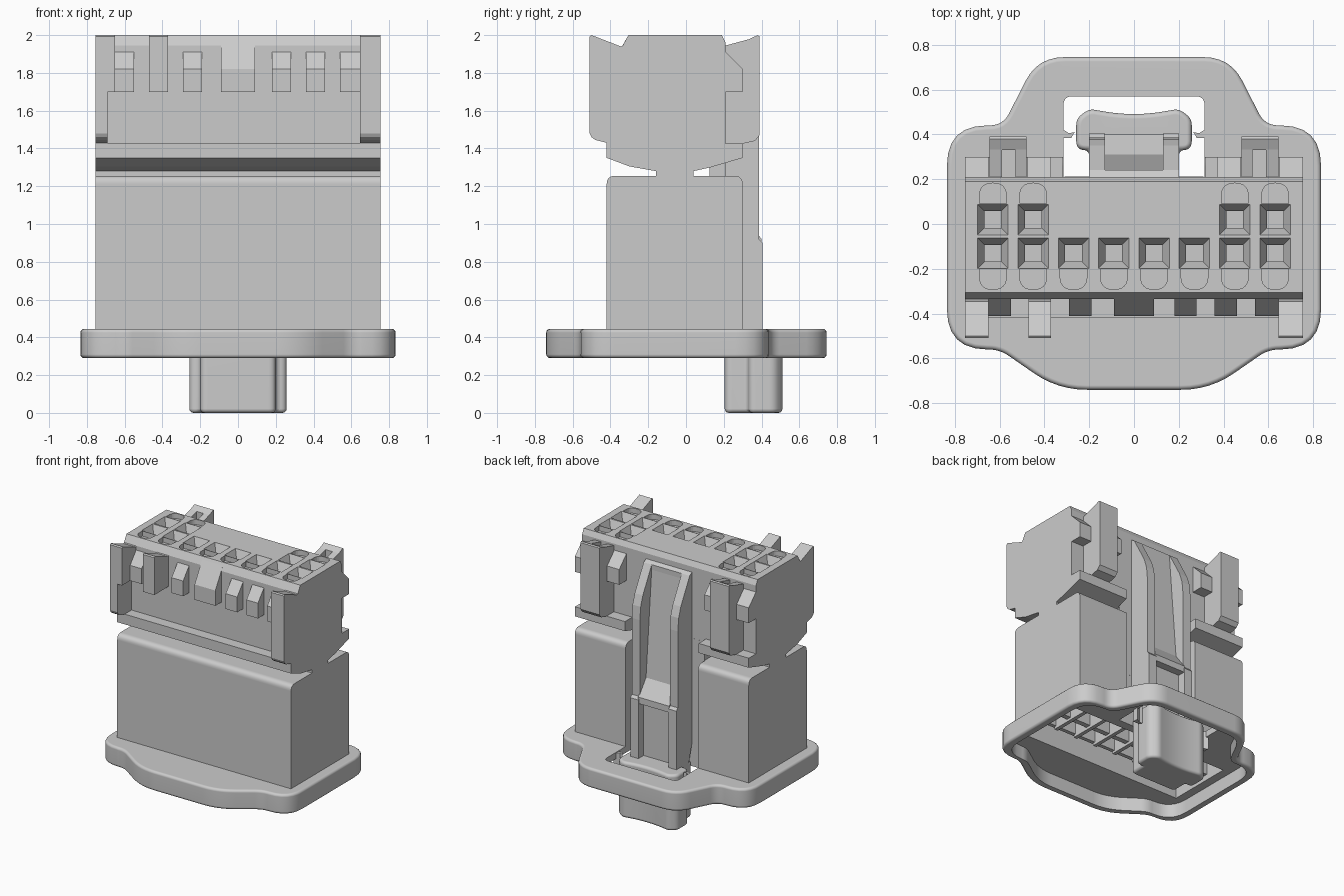
import bpy, bmesh
from mathutils import Vector

cube = bpy.data.objects.get("Cube")
if cube:
    bpy.data.objects.remove(cube, do_unlink=True)

grey = bpy.data.materials.new("plain_grey")
grey.use_nodes = True
grey.diffuse_color = (0.6, 0.6, 0.6, 1)
grey.node_tree.nodes["Principled BSDF"].inputs["Base Color"].default_value = (0.6, 0.6, 0.6, 1)


def finish(name, bm):
    bmesh.ops.recalc_face_normals(bm, faces=bm.faces)
    mesh = bpy.data.meshes.new(name)
    bm.to_mesh(mesh)
    bm.free()
    mesh.materials.append(grey)
    ob = bpy.data.objects.new(name, mesh)
    bpy.context.collection.objects.link(ob)
    return ob


def loft(bm, rings):
    """Closed solid through rings of equal length."""
    rings = [[bm.verts.new(p) for p in r] for r in rings]
    n = len(rings[0])
    for a, b in zip(rings, rings[1:]):
        for i in range(n):
            j = (i + 1) % n
            bm.faces.new((a[i], a[j], b[j], b[i]))
    bm.faces.new(rings[0])
    bm.faces.new(rings[-1])


def rounded(pts, steps=6):
    """Corners (u, v, radius) become short curves."""
    out = []
    for i, (u, v, r) in enumerate(pts):
        p = Vector((u, v))
        if r == 0:
            out.append((u, v))
            continue
        a = p + (Vector(pts[i - 1][:2]) - p).normalized() * r
        b = p + (Vector(pts[(i + 1) % len(pts)][:2]) - p).normalized() * r
        for k in range(steps + 1):
            t = k / steps
            q = a * (1 - t) ** 2 + p * 2 * t * (1 - t) + b * t * t
            out.append((q.x, q.y))
    return out


def along_x(name, profile, *spans):
    bm = bmesh.new()
    for a, b in spans:
        loft(bm, [[(x, y, z) for y, z in profile] for x in (a, b)])
    return finish(name, bm)


def along_z(name, outline, a, b):
    bm = bmesh.new()
    loft(bm, [[(x, y, z) for x, y in outline] for z in (a, b)])
    return finish(name, bm)


def rect(a, b, c, d):
    return [(a, c), (b, c), (b, d), (a, d)]


def both(a, b):
    return (a, b), (-b, -a)


def apply(ob, kind, **settings):
    mod = ob.modifiers.new(kind, kind)
    for key, value in settings.items():
        setattr(mod, key, value)
    bpy.context.view_layer.objects.active = ob
    bpy.ops.object.modifier_apply(modifier=mod.name)


def soften(ob, width):
    apply(ob, "BEVEL", width=width, segments=3, limit_method="ANGLE", angle_limit=1.2,
          use_clamp_overlap=False)


def cut(ob, *cutters):
    for c in cutters:
        apply(ob, "BOOLEAN", operation="DIFFERENCE", solver="EXACT", object=c)


def smooth(ob):
    bpy.ops.object.select_all(action="DESELECT")
    ob.select_set(True)
    bpy.context.view_layer.objects.active = ob
    bpy.ops.object.shade_smooth_by_angle(angle=0.7)
    apply(ob, "WEIGHTED_NORMAL", keep_sharp=True)


def mirrored(half):
    return half + [(-x, y, r) for x, y, r in reversed(half)]


# Shared cutters
W = 0.755
pocket = along_z("pocket_cutter", rect(-0.71, 0.71, -0.38, 0.14), 0.2, 0.8)
opening = along_z("opening_cutter", rounded([(-0.315, 0.21, 0), (0.315, 0.21, 0),
                  (0.315, 0.57, 0.04), (-0.315, 0.57, 0.04)]), 0.2, 1.3)

# Base flange, hollow underneath
outline = rounded(mirrored([(0.34, -0.74, 0.13), (0.6, -0.56, 0.05), (0.835, -0.56, 0.18),
                            (0.835, 0.44, 0.18), (0.585, 0.44, 0.06), (0.43, 0.745, 0.12)]))
flange = along_z("base_flange", outline, 0.29, 0.445)
soften(flange, 0.02)
hollow = along_z("hollow_cutter", [(x * 0.93, y * 0.925) for x, y in outline], 0.2, 0.395)
cut(flange, hollow, pocket, opening)
smooth(flange)

# Small catches on the sides of the opening
bm = bmesh.new()
for s in (1, -1):
    loft(bm, [[(s * x, y, z) for x, y in ((0.33, 0.385), (0.33, 0.43), (0.29, 0.405), (0.265, 0.41),
                                          (0.28, 0.385))] for z in (0.3, 0.44)])
finish("opening_catches", bm)

# Lower housing with a channel for the latch
lower = along_x("lower_housing", rounded([(-0.42, 0.4, 0), (0.30, 0.4, 0), (0.30, 1.255, 0.045),
                (-0.42, 1.255, 0.045)]), (-W, W))
cut(lower, pocket, opening)
smooth(lower)
along_x("neck", rect(-0.16, 0.04, 1.2, 1.35), (-W, W))
along_x("spine", rect(0.125, 0.211, 0.8, 1.4), (-0.31, 0.31))

# Divider grid inside the pocket
along_x("pocket_bar", rect(-0.08, -0.04, 0.44, 0.65), (-0.72, 0.72))
along_x("pocket_ribs", rect(-0.22, 0.145, 0.42, 0.65),
        *[(-0.555 + 0.18 * i, -0.525 + 0.18 * i) for i in range(7)])
along_x("pocket_rail", rect(-0.23, -0.2, 0.44, 0.65), (-0.72, 0.72))

# Upper housing
upper = along_x("upper_housing", [(-0.305, 2), (-0.335, 1.945), (-0.335, 1.43), (-0.42, 1.43),
                (-0.42, 1.35), (-0.30, 1.305), (-0.16, 1.28), (0.04, 1.28), (0.13, 1.3),
                (0.21, 1.325), (0.21, 1.96), (0.19, 2)], (-W, W))

# Terminal pits: tapered mouths with square shafts, and round-ended slots beside them
columns = [-0.63 + 0.18 * i for i in range(8)]
pits, slots = bmesh.new(), bmesh.new()
for y, side, xs in ((-0.13, -1, columns), (0.02, 1, columns[:2] + columns[-2:])):
    for x in xs:
        loft(pits, [[(x + u, y + v, z) for u, v in rect(-h, h, -h, h)]
                    for h, z in ((0.068, 2.01), (0.068, 1.999), (0.037, 1.93), (0.037, 1.6))])
        far = y + side * 0.162
        near = y + side * 0.072
        arch = rounded([(x - 0.06, near, 0), (x + 0.06, near, 0),
                        (x + 0.06, far, 0.058), (x - 0.06, far, 0.058)])
        loft(slots, [[(u, v, z) for u, v in arch] for z in (1.96, 2.01)])
pit_cutter, slot_cutter = finish("pit_cutter", pits), finish("slot_cutter", slots)
cut(upper, pit_cutter, slot_cutter)

# Front details
along_x("front_teeth", [(-0.32, 1.7), (-0.41, 1.7), (-0.41, 1.82), (-0.32, 1.93)],
        (-0.65, -0.55), (-0.29, -0.19), (0.18, 0.28), (0.36, 0.46), (0.54, 0.65))
along_x("front_key", [(-0.31, 1.7), (-0.41, 1.7), (-0.41, 1.82), (-0.31, 1.99)], (-0.09, 0.09))
post_top = [(-0.33, 1.7), (-0.51, 1.7), (-0.51, 1.993), (-0.5, 2), (-0.345, 1.94), (-0.33, 1.945)]
post_low = [(-0.33, 1.43), (-0.42, 1.43), (-0.48, 1.445), (-0.5, 1.46), (-0.51, 1.48),
            (-0.51, 1.7), (-0.33, 1.7)]
along_x("front_post_tops", post_top, (-W, -0.65), (-0.47, -0.37), (0.645, W))
along_x("front_post_feet", post_low, (-W, -0.69), (0.645, W))

# Back details
along_x("back_ledges", [(0.13, 1.3), (0.30, 1.35), (0.30, 1.425), (0.2, 1.425)], *both(0.32, W))
along_x("back_teeth", [(0.2, 1.7), (0.30, 1.7), (0.30, 1.82), (0.2, 1.92)],
        *both(0.65, W), *both(0.37, 0.475))
along_x("back_post_feet", [(0.2, 1.425), (0.3, 1.425), (0.365, 1.44), (0.39, 1.47),
        (0.39, 1.7), (0.2, 1.7)], *both(0.48, 0.645))
along_x("back_post_legs", [(0.2, 1.69), (0.34, 1.69), (0.34, 1.98), (0.21, 1.945), (0.2, 1.945)],
        *both(0.48, 0.53), *both(0.59, 0.645))
along_x("back_post_plates", [(0.33, 1.69), (0.39, 1.69), (0.39, 1.993), (0.38, 2), (0.33, 1.977)],
        *both(0.48, 0.645))

# Latch arm: two rails around a sunken web, with a ramp and lower frame
along_x("latch_rails", [(0.205, 1.92), (0.24, 1.9), (0.35, 1.7), (0.377, 1.62), (0.387, 1.52),
        (0.387, 0.92), (0.405, 0.9), (0.405, 0.36), (0.27, 0.36), (0.205, 0.6)], *both(0.13, 0.2))
along_x("latch_bridge", [(0.205, 1.82), (0.24, 1.82), (0.24, 1.9), (0.205, 1.92)], (-0.14, 0.14))
along_x("latch_web", [(0.205, 1.86), (0.24, 1.86), (0.31, 1.04), (0.4, 0.92), (0.4, 0.87),
        (0.26, 0.87), (0.205, 1.5)], (-0.135, 0.135))
along_x("latch_panel", rect(0.28, 0.34, 0.3, 0.9), (-0.135, 0.135))

# Release tab below the base
tab = along_z("release_tab", rounded([(-0.2, 0.205, 0.04), (0.2, 0.205, 0.04), (0.2, 0.33, 0),
              (0.258, 0.33, 0.04), (0.258, 0.47, 0.03), (0.2, 0.515, 0.03), (0, 0.475, 0.16),
              (-0.2, 0.515, 0.03), (-0.258, 0.47, 0.03), (-0.258, 0.33, 0.04), (-0.2, 0.33, 0)]),
              0, 0.44)
soften(tab, 0.022)
smooth(tab)

for helper in (pocket, opening, hollow, pit_cutter, slot_cutter):
    bpy.data.objects.remove(helper, do_unlink=True)
